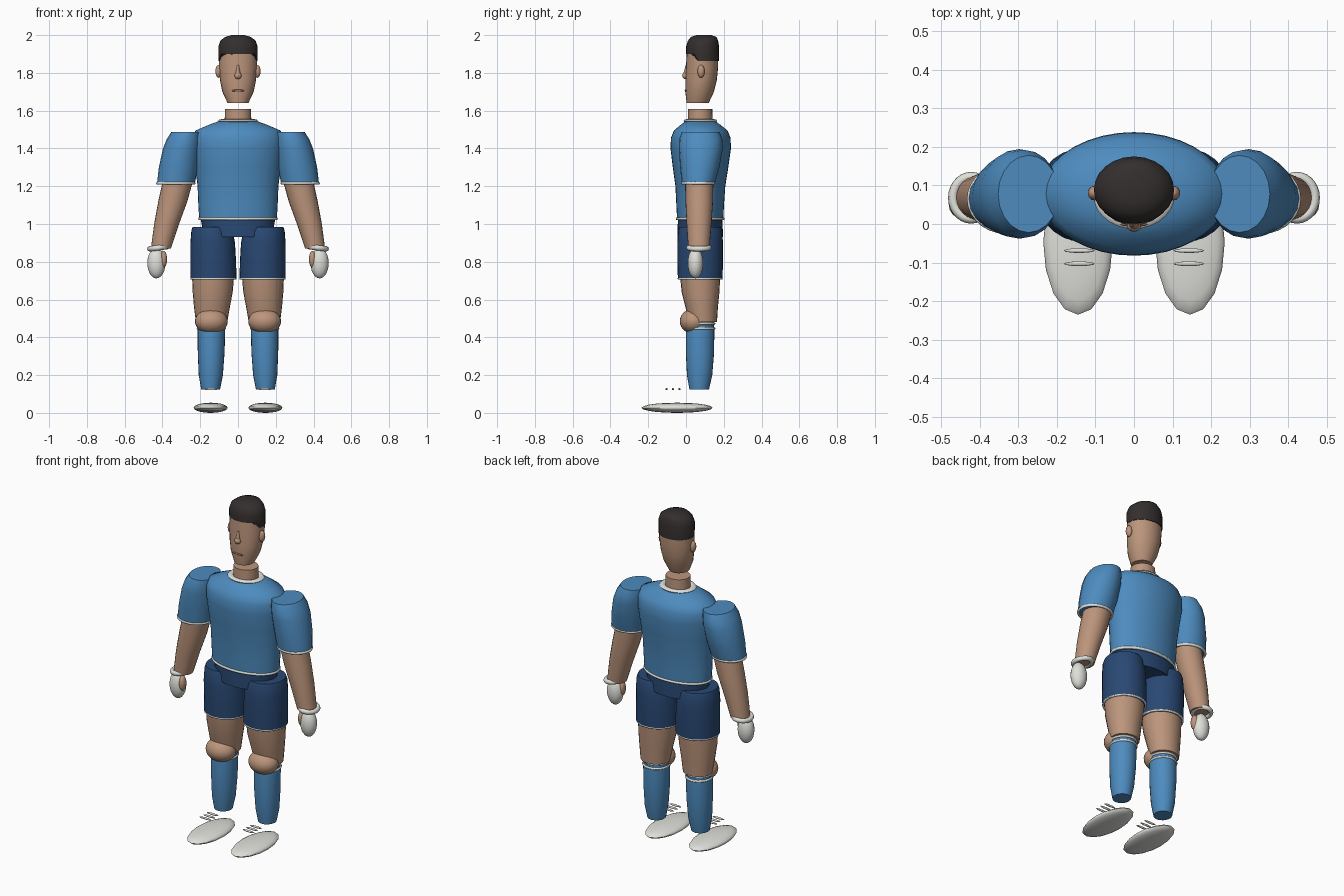
import bpy, bmesh, math
from mathutils import Matrix


def material(name, rgb):
    m = bpy.data.materials.new(name)
    m.diffuse_color = (*rgb, 1)
    return m


BLUE = material("jersey blue", (0.075, 0.26, 0.52))
NAVY = material("shorts navy", (0.022, 0.065, 0.17))
SKIN = material("skin", (0.50, 0.30, 0.20))
WHITE = material("off white", (0.74, 0.74, 0.70))
HAIR = material("hair dark", (0.035, 0.028, 0.028))
LIPS = material("lips", (0.33, 0.14, 0.11))


def finish(bm, name, mat, angle=40):
    bmesh.ops.recalc_face_normals(bm, faces=bm.faces)
    me = bpy.data.meshes.new(name)
    bm.to_mesh(me)
    bm.free()
    me.materials.append(mat)
    ob = bpy.data.objects.new(name, me)
    bpy.context.collection.objects.link(ob)
    bpy.ops.object.select_all(action='DESELECT')
    ob.select_set(True)
    bpy.context.view_layer.objects.active = ob
    bpy.ops.object.shade_smooth_by_angle(angle=math.radians(angle))
    return ob


def loft(name, mat, rings, n=24, angle=40):
    """Capped tube through elliptical rings (z, centre x, centre y, radius x, radius y)."""
    bm = bmesh.new()
    loops = []
    for z, cx, cy, rx, ry in rings:
        loops.append([bm.verts.new((cx + rx * math.cos(2 * math.pi * i / n),
                                    cy + ry * math.sin(2 * math.pi * i / n), z))
                      for i in range(n)])
    for a, b in zip(loops, loops[1:]):
        for i in range(n):
            j = (i + 1) % n
            bm.faces.new((a[i], a[j], b[j], b[i]))
    bm.faces.new(loops[0])
    bm.faces.new(loops[-1])
    return finish(bm, name, mat, angle)


def ellipsoid(name, mat, pos, radii, seg=20, rings=12):
    bm = bmesh.new()
    bmesh.ops.create_uvsphere(bm, u_segments=seg, v_segments=rings, radius=1,
                              matrix=Matrix.Translation(pos) @ Matrix.Diagonal((*radii, 1)))
    return finish(bm, name, mat, 60)


def band(name, mat, pos, rx, ry, r, rz, tilt=0, n=28, m=8):
    """Elliptical ring with tube radius r across and rz in height."""
    bm = bmesh.new()
    g = []
    for i in range(n):
        a = 2 * math.pi * i / n
        g.append([])
        for k in range(m):
            b = 2 * math.pi * k / m
            g[i].append(bm.verts.new(((rx + r * math.cos(b)) * math.cos(a),
                                      (ry + r * math.cos(b)) * math.sin(a), rz * math.sin(b))))
    for i in range(n):
        for k in range(m):
            i2, k2 = (i + 1) % n, (k + 1) % m
            bm.faces.new((g[i][k], g[i2][k], g[i2][k2], g[i][k2]))
    bmesh.ops.transform(bm, verts=bm.verts,
                        matrix=Matrix.Translation(pos) @ Matrix.Rotation(tilt, 4, 'Y'))
    return finish(bm, name, mat, 60)


# Head and neck
loft("head", SKIN, [(1.64, 0, 0.062, 0.055, 0.058), (1.70, 0, 0.072, 0.083, 0.076),
                    (1.76, 0, 0.080, 0.095, 0.083), (1.83, 0, 0.085, 0.101, 0.085),
                    (1.92, 0, 0.088, 0.101, 0.084)])
loft("neck", SKIN, [(1.53, 0, 0.075, 0.071, 0.066), (1.61, 0, 0.075, 0.069, 0.064)])

# Hair cap, its lower edge dropping at the back
hair = loft("hair", HAIR, [(1.90, 0, 0.088, 0.104, 0.087), (1.94, 0, 0.088, 0.104, 0.087),
                           (1.97, 0, 0.090, 0.094, 0.080), (1.99, 0, 0.094, 0.068, 0.068),
                           (2.00, 0, 0.095, 0.035, 0.040)], angle=50)
for v in hair.data.vertices:
    if v.co.z < 1.91 and v.co.y > 0.06:
        v.co.z = 1.863

# Face
ellipsoid("nose_tip", SKIN, (0, -0.003, 1.785), (0.019, 0.017, 0.018), 14, 8)
loft("nose_bridge", SKIN, [(1.78, 0, 0.0, 0.016, 0.018), (1.842, 0, 0.004, 0.005, 0.006)], 12)
ellipsoid("mouth", LIPS, (0, -0.001, 1.706), (0.036, 0.006, 0.006), 14, 8)

# Jersey body
loft("jersey", BLUE, [(1.02, 0, 0.075, 0.205, 0.122), (1.10, 0, 0.075, 0.210, 0.126),
                      (1.20, 0, 0.076, 0.214, 0.132), (1.30, 0, 0.077, 0.226, 0.147),
                      (1.40, 0, 0.078, 0.240, 0.160), (1.455, 0, 0.078, 0.241, 0.158),
                      (1.495, 0, 0.078, 0.225, 0.142), (1.525, 0, 0.077, 0.155, 0.105),
                      (1.545, 0, 0.076, 0.10, 0.078)], 36, 50)
band("collar", WHITE, (0, 0.076, 1.546), 0.088, 0.072, 0.017, 0.009)
band("jersey_hem", WHITE, (0, 0.075, 1.028), 0.203, 0.121, 0.008, 0.008, n=36)

# Shorts waist
loft("shorts_waist", NAVY, [(0.93, 0, 0.075, 0.180, 0.121), (1.02, 0, 0.075, 0.196, 0.118)], 32)

for s, side in ((-1, "left"), (1, "right")):
    def X(x):
        return s * x

    ellipsoid("ear_" + side, SKIN, (X(0.102), 0.080, 1.808), (0.018, 0.019, 0.034), 14, 10)

    # Arm
    loft("sleeve_" + side, BLUE, [(1.212, X(0.329), 0.065, 0.100, 0.087),
                                  (1.30, X(0.315), 0.073, 0.104, 0.104),
                                  (1.40, X(0.297), 0.078, 0.100, 0.116),
                                  (1.45, X(0.285), 0.078, 0.092, 0.114),
                                  (1.488, X(0.273), 0.078, 0.079, 0.100)], 20, 50)
    band("sleeve_hem_" + side, WHITE, (X(0.329), 0.065, 1.216), 0.097, 0.084, 0.007, 0.008)
    loft("forearm_" + side, SKIN, [(0.87, X(0.408), 0.068, 0.053, 0.056),
                                   (1.00, X(0.378), 0.069, 0.066, 0.066),
                                   (1.12, X(0.345), 0.070, 0.077, 0.073),
                                   (1.23, X(0.318), 0.070, 0.080, 0.075)])
    band("wristband_" + side, WHITE, (X(0.422), 0.068, 0.874), 0.047, 0.054, 0.013, 0.014, X(0.12))
    ellipsoid("glove_" + side, WHITE, (X(0.432), 0.050, 0.793), (0.048, 0.041, 0.081))
    ellipsoid("thumb_" + side, SKIN, (X(0.394), 0.040, 0.813), (0.019, 0.024, 0.045), 14, 10)

    # Shorts leg and bare leg
    loft("shorts_leg_" + side, NAVY, [(0.708, X(0.130), 0.075, 0.122, 0.118),
                                      (0.80, X(0.131), 0.075, 0.121, 0.121),
                                      (0.90, X(0.134), 0.075, 0.118, 0.121),
                                      (0.965, X(0.138), 0.075, 0.109, 0.116),
                                      (0.985, X(0.140), 0.075, 0.100, 0.108)], 28, 50)
    band("shorts_hem_" + side, WHITE, (X(0.130), 0.075, 0.711), 0.117, 0.114, 0.006, 0.006)
    loft("thigh_" + side, SKIN, [(0.48, X(0.140), 0.090, 0.083, 0.074),
                                 (0.56, X(0.138), 0.083, 0.095, 0.086),
                                 (0.64, X(0.134), 0.077, 0.106, 0.100),
                                 (0.72, X(0.132), 0.075, 0.111, 0.106)])
    ellipsoid("knee_" + side, SKIN, (X(0.141), 0.040, 0.485), (0.087, 0.073, 0.066), 24, 14)

    # Sock with two stripes
    loft("sock_" + side, BLUE, [(0.125, X(0.145), 0.070, 0.050, 0.052),
                                (0.20, X(0.144), 0.072, 0.064, 0.067),
                                (0.32, X(0.142), 0.074, 0.071, 0.075),
                                (0.44, X(0.141), 0.075, 0.073, 0.075),
                                (0.485, X(0.140), 0.076, 0.071, 0.072)])
    for i, z in enumerate((0.447, 0.473)):
        band(f"sock_stripe_{i}_{side}", WHITE, (X(0.141), 0.076, z), 0.070, 0.072, 0.008, 0.007)

    # Shoe and laces
    ellipsoid("shoe_" + side, WHITE, (X(0.145), -0.047, 0.027), (0.090, 0.188, 0.027), 16, 10)
    for i, y in enumerate((-0.103, -0.069, -0.035)):
        ellipsoid(f"lace_{i}_{side}", WHITE, (X(0.142), y, 0.126), (0.040, 0.006, 0.006), 12, 8)
